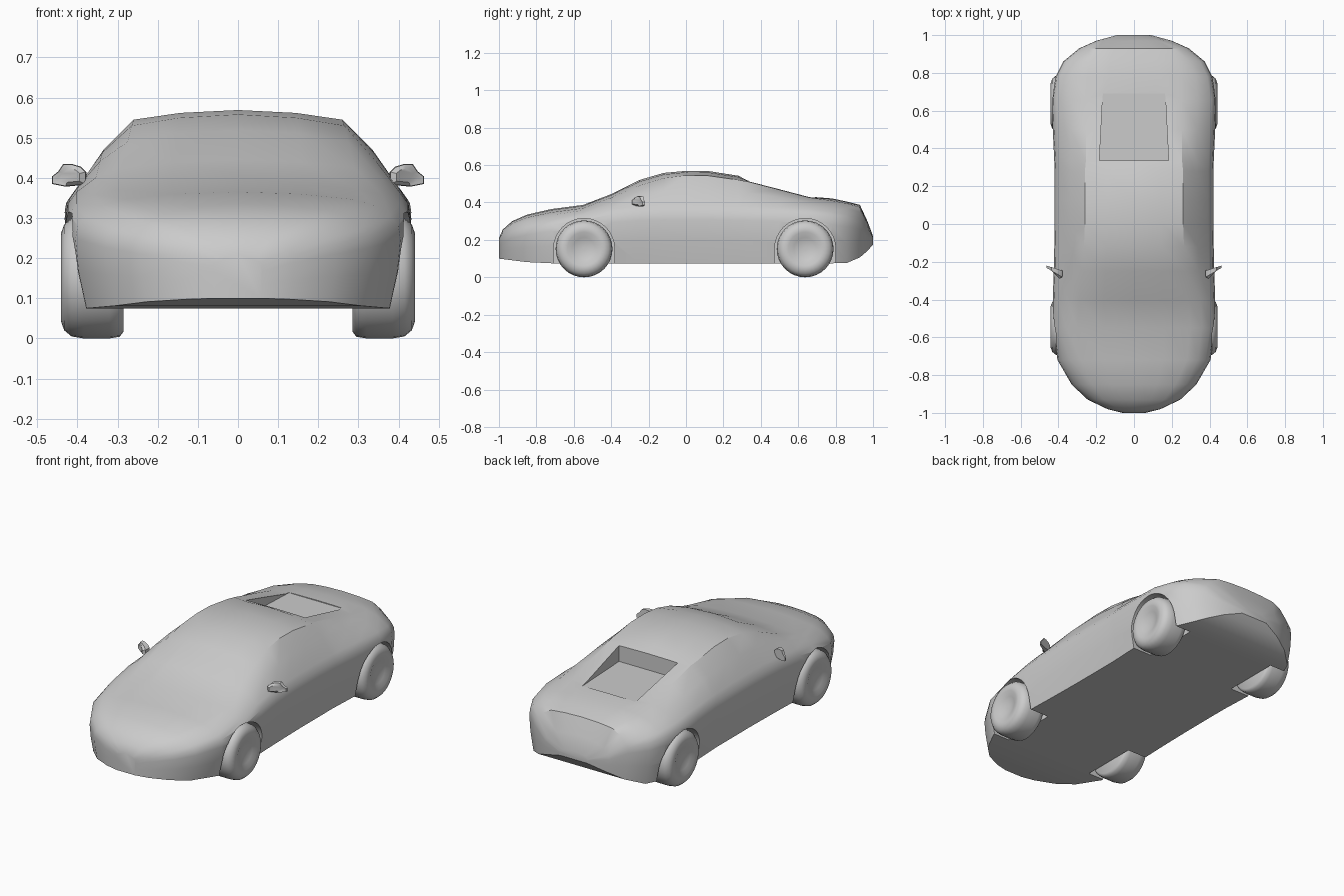
import bpy, bmesh, math
from mathutils import Vector, Matrix

if "Cube" in bpy.data.objects:
    bpy.data.objects.remove(bpy.data.objects["Cube"])


def make_object(name, bm, angle=35):
    bmesh.ops.recalc_face_normals(bm, faces=bm.faces)
    me = bpy.data.meshes.new(name)
    bm.to_mesh(me)
    bm.free()
    ob = bpy.data.objects.new(name, me)
    bpy.context.collection.objects.link(ob)
    smooth(ob, angle)
    return ob


def smooth(ob, angle):
    bpy.ops.object.select_all(action='DESELECT')
    ob.select_set(True)
    bpy.context.view_layer.objects.active = ob
    bpy.ops.object.shade_smooth_by_angle(angle=math.radians(angle))


def loft(bm, rings, caps=True):
    rows = [[bm.verts.new(p) for p in r] for r in rings]
    n = len(rows[0])
    for a, b in zip(rows, rows[1:]):
        for i in range(n):
            j = (i + 1) % n
            bm.faces.new((a[i], a[j], b[j], b[i]))
    if caps:
        bm.faces.new(rows[0])
        bm.faces.new(rows[-1])


def cut(target, cutter):
    mod = target.modifiers.new("cut", 'BOOLEAN')
    mod.operation = 'DIFFERENCE'
    mod.solver = 'EXACT'
    mod.object = cutter
    bpy.ops.object.select_all(action='DESELECT')
    bpy.context.view_layer.objects.active = target
    bpy.ops.object.modifier_apply(modifier=mod.name)
    bpy.data.objects.remove(cutter)


# Body stations: y, half width, shoulder z, roof half width, roof edge z, centre z
STATIONS = [
    (-1.00, .06, .19, .03, .205, .21),
    (-.98, .14, .22, .08, .245, .255),
    (-.93, .245, .25, .16, .288, .30),
    (-.85, .33, .275, .22, .32, .335),
    (-.72, .405, .305, .28, .347, .365),
    (-.55, .43, .335, .30, .37, .387),
    (-.40, .43, .365, .29, .425, .445),
    (-.25, .425, .38, .275, .49, .52),
    (-.12, .422, .385, .265, .53, .558),
    (.00, .42, .385, .26, .545, .569),
    (.12, .42, .385, .26, .543, .568),
    (.28, .42, .38, .26, .52, .543),
    (.33, .422, .38, .255, .512, .517),
    (.50, .43, .375, .255, .468, .473),
    (.66, .435, .365, .25, .426, .431),
    (.78, .415, .35, .25, .41, .422),
    (.86, .375, .335, .23, .395, .405),
    (.93, .29, .31, .19, .375, .387),
    (.97, .20, .24, .13, .285, .30),
    (1.00, .09, .20, .05, .215, .22),
]


def floor_z(y):
    if y < -.8:
        return .075 + .025 * (-.8 - y) / .2
    if y > .84:
        return .075 + .1 * ((y - .84) / .16) ** 2
    return .075


def section(y, w, zs, wr, zr, zt):
    zb = floor_z(y)
    h = zs - zb
    half = [(.93 * w, zb), (.98 * w, zb + .4 * h), (w, zb + .75 * h),
            (.985 * w, zb + .9 * h), (.935 * w, zs),
            ((.935 * w + wr) / 2 + .008, (zs + zr) / 2 + .006),
            (wr, zr), (wr * .55, zr + .7 * (zt - zr))]
    ring = half + [(0, zt)] + [(-x, z) for x, z in reversed(half)]
    return [(x, y, z) for x, z in ring]


bm = bmesh.new()
loft(bm, [section(*s) for s in STATIONS])
body = make_object("body", bm)

# Wheel arches
AXLES = (-.545, .637)
WHEEL_Z, ARCH_R = .152, .163
for ay in AXLES:
    for s in (-1, 1):
        prof = [(ay + ARCH_R * math.cos(math.pi * i / 16),
                 WHEEL_Z + ARCH_R * math.sin(math.pi * i / 16)) for i in range(17)]
        prof += [(ay - ARCH_R, 0), (ay + ARCH_R, 0)]
        bm = bmesh.new()
        loft(bm, [[(s * x, y, z) for y, z in prof] for x in (.28, .6)])
        cut(body, make_object("arch_cutter", bm))

# Sunken rear deck, opening behind the roof
bm = bmesh.new()
plan = [(-.183, .335), (.183, .335), (.165, .69), (-.165, .69)]
loft(bm, [[(x, y, z) for x, y in plan] for z in (.424, .7)])
cut(body, make_object("deck_cutter", bm))
smooth(body, 30)

# Wheels: lathed tyre with dished centre (x, radius)
TYRE = [(.285, .135), (.295, .148), (.32, .152), (.385, .152), (.415, .147),
        (.433, .132), (.441, .11), (.44, .09), (.428, .06), (.42, .03), (.419, .008)]
for ay, end in zip(AXLES, ("front", "rear")):
    for s, side in ((-1, "left"), (1, "right")):
        bm = bmesh.new()
        loft(bm, [[(s * x, ay + r * math.cos(math.tau * i / 32),
                    WHEEL_Z + r * math.sin(math.tau * i / 32)) for i in range(32)]
                  for x, r in TYRE])
        make_object(f"{end}_{side}_wheel", bm, 50)

# Door mirrors: wedge-shaped housing swept back, on a short stalk
OUTLINE = [(.378, .383), (.378, .415), (.392, .428), (.415, .435), (.436, .434),
           (.448, .416), (.464, .403), (.464, .385), (.43, .378)]
for s, side in ((-1, "left"), (1, "right")):
    rings = []
    for t, k in ((-.5, .6), (-.3, .95), (.5, 1)):
        ring = []
        for x, z in OUTLINE:
            u = (x - .378) / .086
            y = -.268 + .04 * u + t * (.042 - .026 * u)
            ring.append((s * (.42 + (x - .42) * k), y, .405 + (z - .405) * k))
        rings.append(ring)
    bm = bmesh.new()
    loft(bm, rings)
    make_object(f"{side}_mirror", bm, 40)
    bm = bmesh.new()
    loft(bm, [[(s * (x + .01 * math.cos(a)), -.262 + .014 * math.sin(a), z)
               for a in (math.tau * i / 8 for i in range(8))]
              for x, z in ((.375, .355), (.39, .395))])
    make_object(f"{side}_mirror_stalk", bm, 40)
